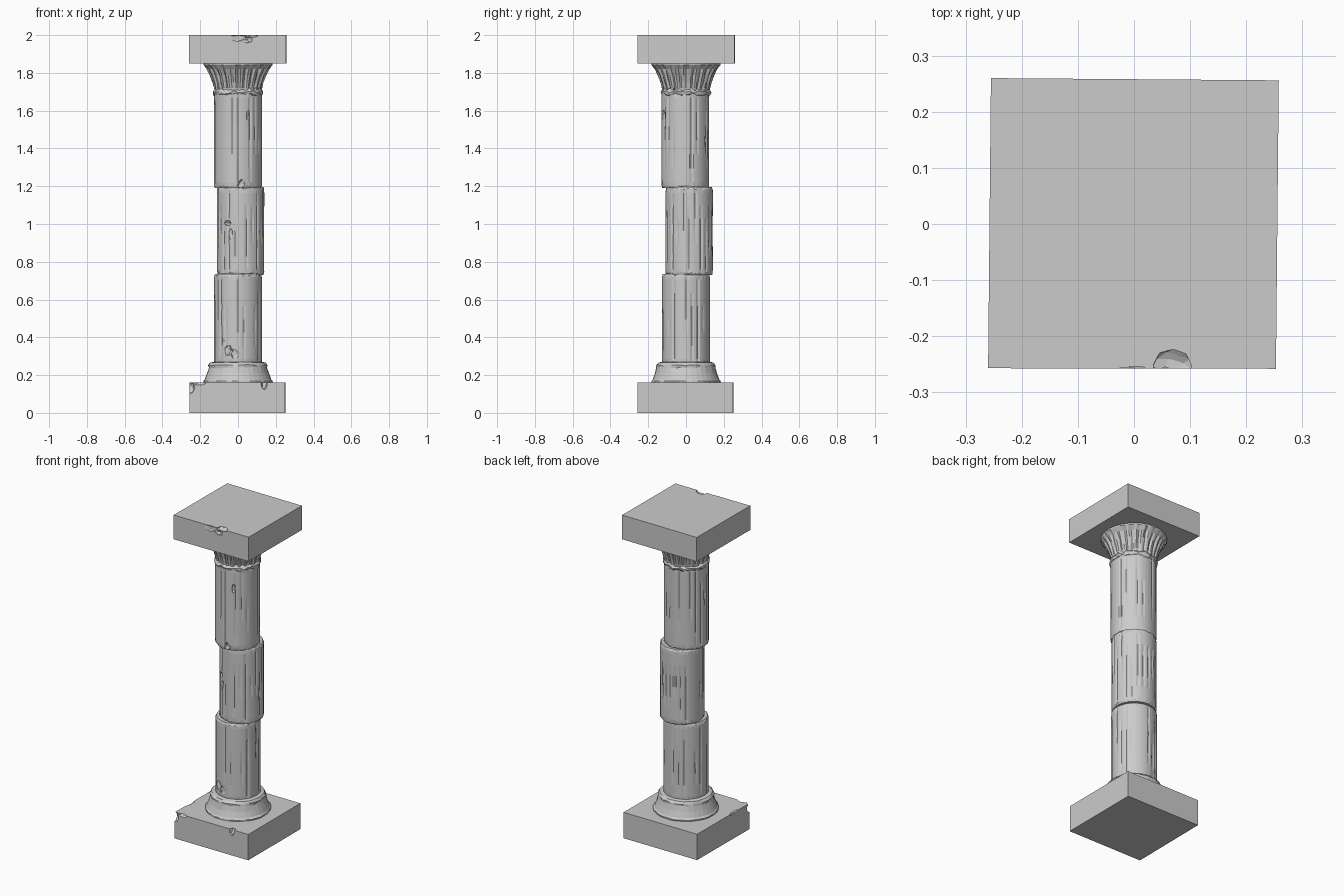
import bpy, bmesh, math, random
from mathutils import Vector

if "Cube" in bpy.data.objects:
    bpy.data.objects.remove(bpy.data.objects["Cube"])

random.seed(7)


def make_object(name, bm):
    bmesh.ops.recalc_face_normals(bm, faces=bm.faces)
    me = bpy.data.meshes.new(name)
    bm.to_mesh(me)
    bm.free()
    ob = bpy.data.objects.new(name, me)
    bpy.context.collection.objects.link(ob)
    return ob


def lathe(name, profile, centre, shape, segs=72):
    """Stack of closed rings; shape(i, k) returns (radius scale, z offset)."""
    bm = bmesh.new()
    rings = []
    for i, (r, z) in enumerate(profile):
        ring = []
        for k in range(segs):
            a = math.tau * k / segs
            s, dz = shape(i, k)
            ring.append(bm.verts.new((centre[0] + r * s * math.cos(a),
                                      centre[1] + r * s * math.sin(a), z + dz)))
        rings.append(ring)
    for lo, hi in zip(rings, rings[1:]):
        for k in range(segs):
            n = (k + 1) % segs
            bm.faces.new((lo[k], lo[n], hi[n], hi[k]))
    bm.faces.new(rings[0][::-1])
    bm.faces.new(rings[-1])
    return make_object(name, bm)


def slab(name, corners, z0, z1):
    bm = bmesh.new()
    lo = [bm.verts.new((x, y, z0)) for x, y in corners]
    hi = [bm.verts.new((x, y, z1)) for x, y in corners]
    bm.faces.new(lo[::-1])
    bm.faces.new(hi)
    for k in range(4):
        n = (k + 1) % 4
        bm.faces.new((lo[k], lo[n], hi[n], hi[k]))
    return make_object(name, bm)


def chip(ob, spots):
    """Cut jagged pebbles, given as (position, size), out of an object."""
    for pos, size in spots:
        bm = bmesh.new()
        bmesh.ops.create_icosphere(bm, subdivisions=2, radius=1)
        for v in bm.verts:
            v.co = Vector(c * s for c, s in zip(v.co * random.uniform(0.75, 1.1), size)) + Vector(pos)
        cutter = make_object("chip_cutter", bm)
        cutter.hide_render = True
        mod = ob.modifiers.new("chip", 'BOOLEAN')
        mod.operation, mod.solver, mod.object = 'DIFFERENCE', 'EXACT', cutter
        bpy.context.view_layer.update()
        me = bpy.data.meshes.new_from_object(ob.evaluated_get(bpy.context.evaluated_depsgraph_get()))
        ob.modifiers.clear()
        ob.data = me
        bpy.data.objects.remove(cutter)


def drum(name, z0, z1, centre, radius):
    """Worn drum with broken shallow flutes and ragged rims."""
    zs = [z0, z0 + 0.012, z0 + 0.03]
    zs += [z0 + 0.03 + (z1 - z0 - 0.06) * t / 6 for t in range(1, 6)]
    zs += [z1 - 0.03, z1 - 0.012, z1]
    last = len(zs) - 1
    profile = [(radius * (0.955 if i in (0, last) else 1), z) for i, z in enumerate(zs)]
    spans = {k: (random.randint(2, 5), random.randint(5, last - 2))
             for k in range(0, 72, 3) if random.random() < 0.75}

    def shape(i, k):
        if i in (0, last):
            return 1 + random.uniform(-0.03, 0.02), 0
        if i in (1, last - 1):
            return 1 + random.uniform(-0.02, 0.005), random.uniform(-0.006, 0.006)
        a, b = spans.get(k, (99, 0))
        groove = random.uniform(0.025, 0.05) if a <= i <= b else 0
        return 1 - groove, 0
    return lathe(name, profile, centre, shape)


# Square plinth and top block, slightly out of true
plinth = slab("plinth", [(-0.257, -0.255), (0.25, -0.257), (0.252, 0.25), (-0.252, 0.252)], 0, 0.16)
chip(plinth, [((-0.255, -0.255, 0.135), (0.03, 0.03, 0.035)),
              ((-0.21, -0.262, 0.16), (0.045, 0.02, 0.015)),
              ((0.14, -0.26, 0.155), (0.018, 0.03, 0.04)),
              ((-0.256, -0.1, 0.163), (0.015, 0.06, 0.012))])
block = slab("top_block", [(-0.26, -0.257), (0.253, -0.258), (0.258, 0.256), (-0.255, 0.26)], 1.85, 2.0)
chip(block, [((0.07, -0.26, 2.0), (0.04, 0.036, 0.012)),
             ((0.0, -0.262, 1.985), (0.05, 0.014, 0.022)),
             ((0.05, -0.262, 1.975), (0.03, 0.016, 0.02))])

# Flared base moulding
base_profile = [(0.183, 0.155), (0.185, 0.168), (0.176, 0.178), (0.164, 0.21),
                (0.157, 0.24), (0.158, 0.252), (0.148, 0.266), (0.12, 0.272)]
lathe("base_moulding", base_profile, (0, 0),
      lambda i, k: (1 + (random.uniform(-0.025, 0.015) if i in (1, 4, 5, 6) else 0),
                    random.uniform(-0.004, 0.004) if i in (4, 5) else 0), 36)

# Three shaft drums, the middle one shifted off axis
lower = drum("lower_drum", 0.255, 0.735, (0, 0), 0.127)
middle = drum("middle_drum", 0.73, 1.195, (0.014, 0.017), 0.125)
upper = drum("upper_drum", 1.19, 1.70, (0, -0.004), 0.127)
chip(lower, [((-0.055, -0.122, 0.33), (0.03, 0.022, 0.03)),
             ((-0.085, -0.11, 0.38), (0.014, 0.018, 0.06)),
             ((-0.02, -0.132, 0.31), (0.025, 0.016, 0.03))])
chip(middle, [((-0.06, -0.09, 1.005), (0.028, 0.022, 0.016)),
              ((-0.045, -0.10, 0.95), (0.018, 0.012, 0.04))])
chip(upper, [((0.055, -0.125, 1.575), (0.013, 0.02, 0.03)),
             ((0.02, -0.137, 1.21), (0.025, 0.02, 0.03))])

# Ragged collar below the capital
lathe("collar", [(0.118, 1.675), (0.131, 1.688), (0.134, 1.70), (0.122, 1.715)], (0, -0.002),
      lambda i, k: (1 + random.uniform(-0.03, 0.02), random.uniform(-0.007, 0.007)), 36)

# Flared capital with carved leaf grooves
cap_profile = [(0.122, 1.695), (0.128, 1.72), (0.136, 1.75), (0.149, 1.785),
               (0.166, 1.82), (0.182, 1.842), (0.184, 1.853)]


def leaves(i, k):
    groove = 0
    if 1 <= i <= 4 and k % 3 == 0:
        groove = random.uniform(0.03, 0.10)
    return 1 - groove + random.uniform(-0.01, 0.01), 0


lathe("capital", cap_profile, (0, 0), leaves)
